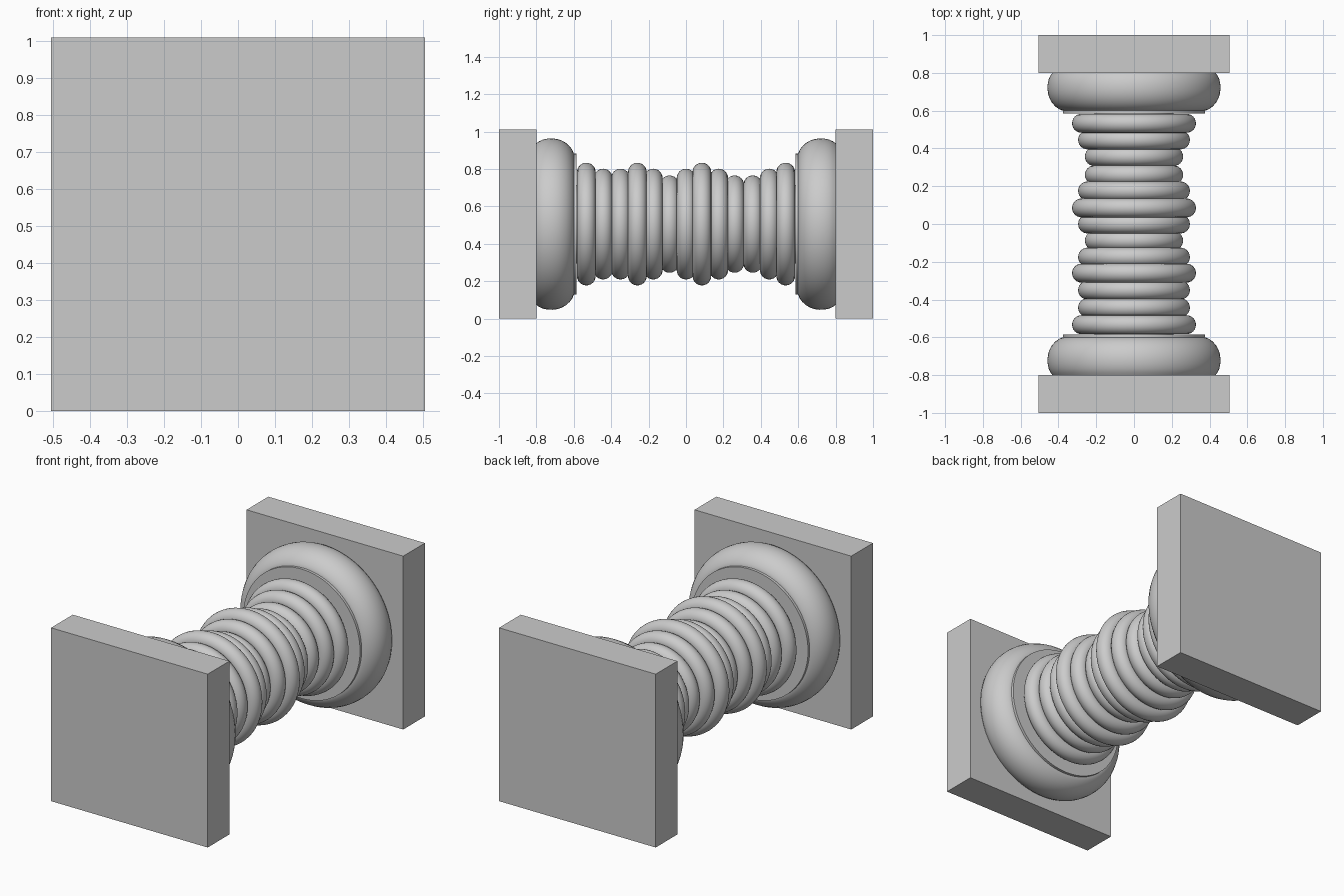
import bpy, math
from mathutils import Vector

if "Cube" in bpy.data.objects:
    bpy.data.objects.remove(bpy.data.objects["Cube"])

AXIS_Z = 0.505


def finish(obj):
    bpy.ops.object.select_all(action='DESELECT')
    obj.select_set(True)
    bpy.context.view_layer.objects.active = obj
    bpy.ops.object.shade_smooth_by_angle(angle=math.radians(35))


def lathe(name, profile, steps=96):
    """Revolve (y, radius) points about the horizontal y axis; ends are capped."""
    n = len(profile)
    verts, faces = [], []
    for i in range(steps):
        a = 2 * math.pi * i / steps
        verts += [(r * math.sin(a), y, AXIS_Z + r * math.cos(a)) for y, r in profile]
    for i in range(steps):
        j = (i + 1) % steps
        for k in range(n - 1):
            faces.append((i * n + k, j * n + k, j * n + k + 1, i * n + k + 1))
    faces.append([i * n for i in reversed(range(steps))])
    faces.append([i * n + n - 1 for i in range(steps)])
    mesh = bpy.data.meshes.new(name)
    mesh.from_pydata(verts, [], faces)
    obj = bpy.data.objects.new(name, mesh)
    bpy.context.collection.objects.link(obj)
    # consistent outward normals
    bpy.context.view_layer.objects.active = obj
    bpy.ops.object.mode_set(mode='EDIT')
    bpy.ops.mesh.select_all(action='SELECT')
    bpy.ops.mesh.normals_make_consistent(inside=False)
    bpy.ops.object.mode_set(mode='OBJECT')
    finish(obj)
    return obj


# Smooth cushion outline, from the plate to the collar
CUSHION = [(0.80, 0.432), (0.785, 0.443), (0.765, 0.452), (0.74, 0.457),
           (0.715, 0.458), (0.69, 0.455), (0.665, 0.447), (0.64, 0.433),
           (0.62, 0.414), (0.607, 0.395), (0.60, 0.378)]

for side, s in (("front", -1), ("back", 1)):
    # Square end plate
    bpy.ops.mesh.primitive_cube_add(size=1, location=(0, s * 0.9, AXIS_Z))
    plate = bpy.context.object
    plate.name = side + "_plate"
    plate.scale = (1.01, 0.2, 1.01)
    bpy.ops.object.transform_apply(location=False, rotation=False, scale=True)
    # Bulging cushion moulding and thin collar
    lathe(side + "_cushion", [(s * y, r) for y, r in CUSHION])
    lathe(side + "_collar", [(s * 0.61, 0.377), (s * 0.585, 0.377)])

# Inner shaft behind the rings
lathe("shaft", [(-0.59, 0.21), (0.59, 0.21)])

# Stack of rounded rings: centre position along y and outer radius
BIG, MID, SMALL = 0.328, 0.296, 0.26
RINGS = [(-0.533, BIG), (-0.443, MID), (-0.35, MID), (-0.26, BIG), (-0.175, MID),
         (-0.088, SMALL), (0.0, MID), (0.085, BIG), (0.175, MID), (0.26, SMALL),
         (0.357, SMALL), (0.445, MID), (0.533, BIG)]
TUBE = 0.05
for i, (y, radius) in enumerate(RINGS):
    bpy.ops.mesh.primitive_torus_add(
        location=(0, y, AXIS_Z), rotation=(math.pi / 2, 0, 0),
        major_radius=radius - TUBE, minor_radius=TUBE,
        major_segments=96, minor_segments=24)
    ring = bpy.context.object
    ring.name = f"ring_{i + 1}"
    finish(ring)
